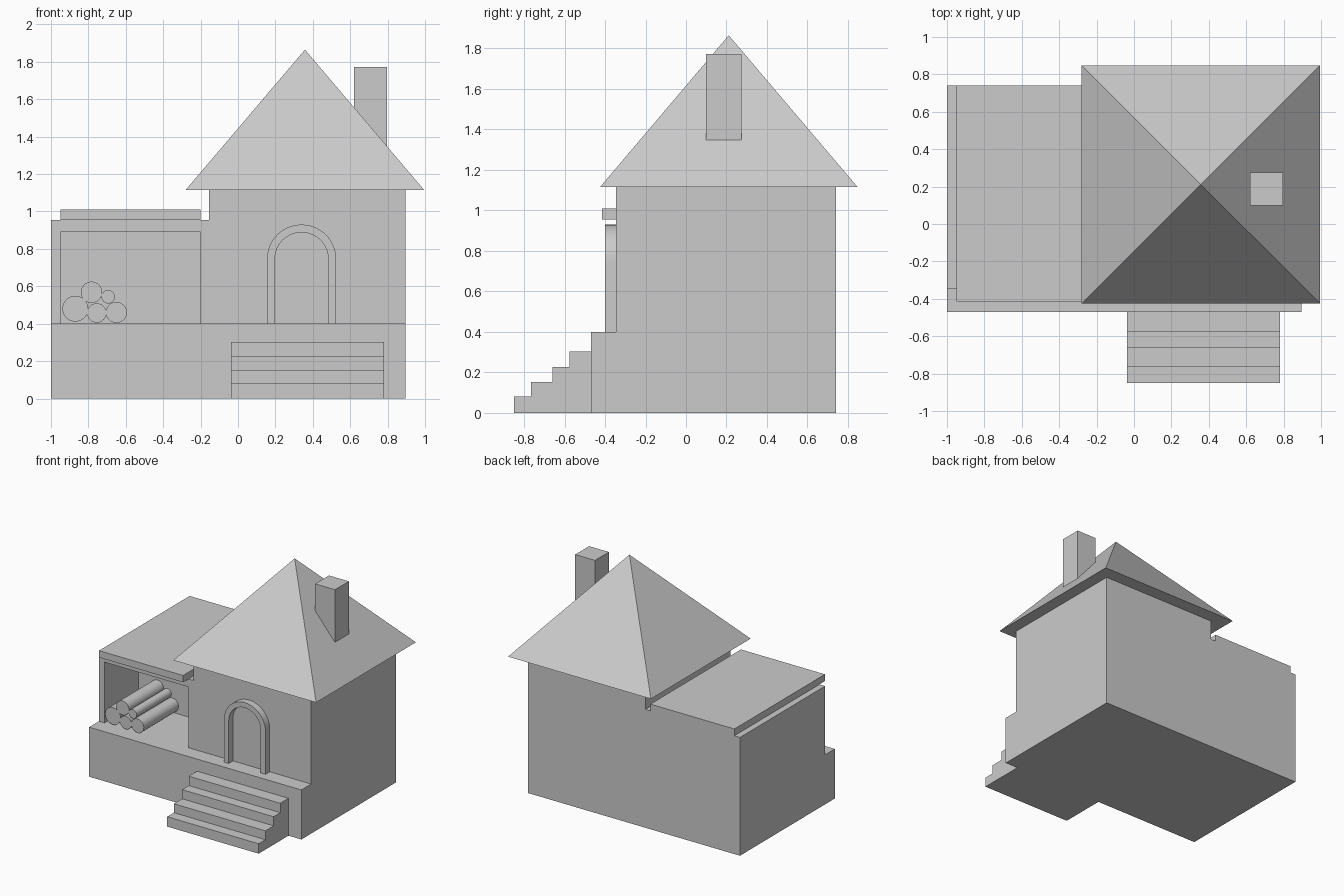
import bpy, bmesh, math

if "Cube" in bpy.data.objects:
    bpy.data.objects.remove(bpy.data.objects["Cube"])


def finish(name, bm):
    bmesh.ops.recalc_face_normals(bm, faces=bm.faces[:])
    mesh = bpy.data.meshes.new(name)
    bm.to_mesh(mesh)
    bm.free()
    ob = bpy.data.objects.new(name, mesh)
    bpy.context.collection.objects.link(ob)
    return ob


def prism(name, pts, place, lo, hi):
    """Extrude a 2D profile from lo to hi; place(u, v, d) gives the 3D point."""
    bm = bmesh.new()
    face = bm.faces.new([bm.verts.new(place(u, v, lo)) for u, v in pts])
    new = bmesh.ops.extrude_face_region(bm, geom=[face])["geom"]
    for v in [g for g in new if isinstance(g, bmesh.types.BMVert)]:
        a, b = place(0, 0, lo), place(0, 0, hi)
        v.co.x += b[0] - a[0]
        v.co.y += b[1] - a[1]
        v.co.z += b[2] - a[2]
    return finish(name, bm)


def along_y(u, v, d):
    return (u, d, v)


def along_x(u, v, d):
    return (d, u, v)


def box(name, x, y, z):
    pts = [(x[0], z[0]), (x[1], z[0]), (x[1], z[1]), (x[0], z[1])]
    return prism(name, pts, along_y, y[0], y[1])


def smooth(ob):
    bpy.ops.object.select_all(action='DESELECT')
    ob.select_set(True)
    bpy.context.view_layer.objects.active = ob
    bpy.ops.object.shade_smooth_by_angle(angle=math.radians(30))


# Base and main room
box("base", (-1, 0.895), (-0.47, 0.74), (0, 0.4))
box("main_room", (-0.155, 0.895), (-0.345, 0.74), (0.4, 1.115))

# Lean-to with an open wood store at the front
shed = box("wood_shed", (-1, -0.155), (-0.345, 0.74), (0.4, 0.955))
cutter = box("shed_cutter", (-0.95, -0.2), (-0.6, 0.09), (0.3, 0.89))
cutter.hide_render = True
cutter.hide_set(True)
cut = shed.modifiers.new("opening", 'BOOLEAN')
cut.object = cutter
cut.operation = 'DIFFERENCE'
cut.solver = 'EXACT'
box("shed_roof", (-0.95, -0.2), (-0.415, 0.74), (0.955, 1.01))

# Pyramid roof
bm = bmesh.new()
eaves = [bm.verts.new((x, y, 1.115)) for x, y in
         [(-0.28, -0.425), (0.995, -0.425), (0.995, 0.848), (-0.28, 0.848)]]
apex = bm.verts.new((0.358, 0.211, 1.865))
bm.faces.new(eaves)
for i in range(4):
    bm.faces.new([eaves[i], eaves[(i + 1) % 4], apex])
finish("roof", bm)

# Chimney
box("chimney", (0.62, 0.797), (0.098, 0.275), (1.2, 1.773))

# Front steps
steps = [(-0.85, 0.08), (-0.765, 0.152), (-0.66, 0.226), (-0.575, 0.302)]
profile = [(-0.85, 0)]
for i, (y, z) in enumerate(steps):
    y_end = steps[i + 1][0] if i < 3 else -0.47
    profile += [(y, z), (y_end, z)]
profile.append((-0.47, 0))
prism("steps", profile, along_x, -0.037, 0.78)

# Arched door frame
cx, spring, n = 0.34, 0.745, 24


def arch(r):
    curve = [(cx - r * math.cos(math.pi * i / n), spring + r * math.sin(math.pi * i / n))
             for i in range(n + 1)]
    return [(cx - r, 0.4)] + curve + [(cx + r, 0.4)]


smooth(prism("door_frame", arch(0.185) + arch(0.143)[::-1], along_y, -0.4, -0.345))

# Stacked logs: x, z, radius
logs = [(-0.87, 0.48, 0.069), (-0.783, 0.568, 0.057), (-0.694, 0.544, 0.036),
        (-0.755, 0.457, 0.052), (-0.65, 0.46, 0.056)]
for i, (x, z, r) in enumerate(logs):
    ring = [(x + r * math.cos(math.tau * k / 32), z + r * math.sin(math.tau * k / 32))
            for k in range(32)]
    smooth(prism(f"log_{i + 1}", ring, along_y, -0.353, 0.095))
